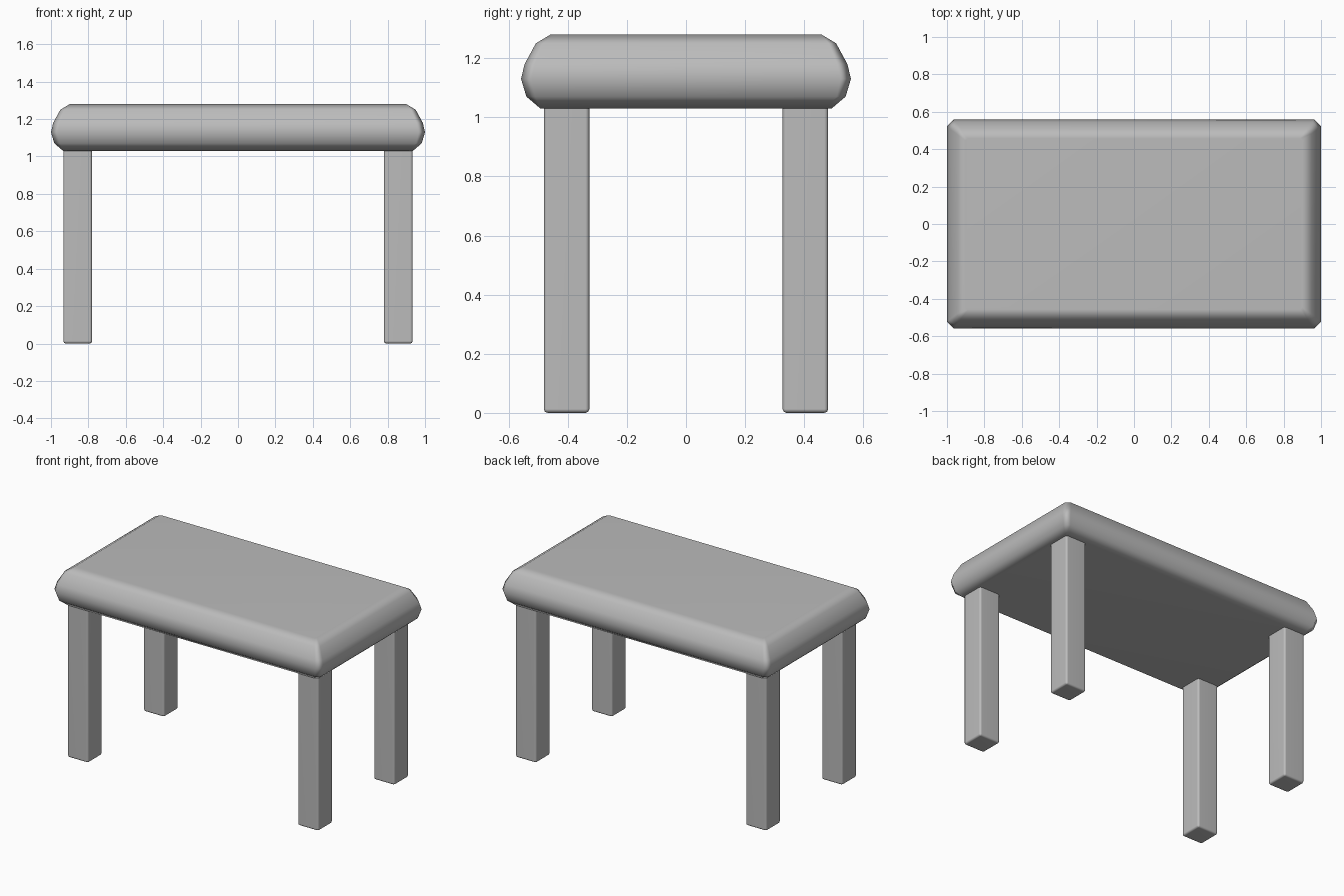
import bpy, bmesh, math

cube = bpy.data.objects.get("Cube")
if cube:
    bpy.data.objects.remove(cube, do_unlink=True)

grey = bpy.data.materials.new("plain_grey")
grey.use_nodes = True
colour = (0.5, 0.5, 0.5, 1)
grey.diffuse_color = colour
grey.node_tree.nodes["Principled BSDF"].inputs["Base Color"].default_value = colour


def make_object(name, bm, angle):
    bmesh.ops.recalc_face_normals(bm, faces=bm.faces)
    mesh = bpy.data.meshes.new(name)
    bm.to_mesh(mesh)
    bm.free()
    mesh.materials.append(grey)
    obj = bpy.data.objects.new(name, mesh)
    bpy.context.collection.objects.link(obj)
    bpy.ops.object.select_all(action='DESELECT')
    obj.select_set(True)
    bpy.context.view_layer.objects.active = obj
    bpy.ops.object.shade_smooth_by_angle(angle=math.radians(angle))
    weighted = obj.modifiers.new("weighted_normals", 'WEIGHTED_NORMAL')
    weighted.keep_sharp = True
    return obj


def chamfered_ring(bm, hx, hy, z, c):
    """Rectangle with cut corners, listed counter-clockwise."""
    pts = [(hx, c - hy), (hx, hy - c), (hx - c, hy), (c - hx, hy),
           (-hx, hy - c), (-hx, c - hy), (c - hx, -hy), (hx - c, -hy)]
    return [bm.verts.new((x, y, z)) for x, y in pts]


# Tabletop: rounded rim lofted from (inset, height, corner cut) rings
rim = [(0.065, 1.03, 0.02), (0.018, 1.07, 0.03), (0, 1.13, 0.035),
       (0.012, 1.18, 0.035), (0.05, 1.25, 0.025), (0.1, 1.28, 0.012)]
bm = bmesh.new()
rings = [chamfered_ring(bm, 1 - i, 0.558 - i, z, c) for i, z, c in rim]
for low, high in zip(rings, rings[1:]):
    for k in range(8):
        n = (k + 1) % 8
        bm.faces.new((low[k], low[n], high[n], high[k]))
bm.faces.new(rings[0][::-1])
bm.faces.new(rings[-1])
make_object("tabletop", bm, 60)

# Four square legs with softened edges, ending just inside the tabletop
for side, sx in (("left", 1), ("right", -1)):
    for end, sy in (("front", -1), ("back", 1)):
        bm = bmesh.new()
        bmesh.ops.create_cube(bm, size=1)
        bmesh.ops.scale(bm, vec=(0.154, 0.154, 1.05), verts=bm.verts)
        bmesh.ops.translate(bm, vec=(sx * 0.857, sy * 0.404, 0.525), verts=bm.verts)
        bmesh.ops.bevel(bm, geom=bm.edges[:], offset=0.013, segments=2,
                        profile=0.5, affect='EDGES')
        make_object(f"{end}_{side}_leg", bm, 60)
